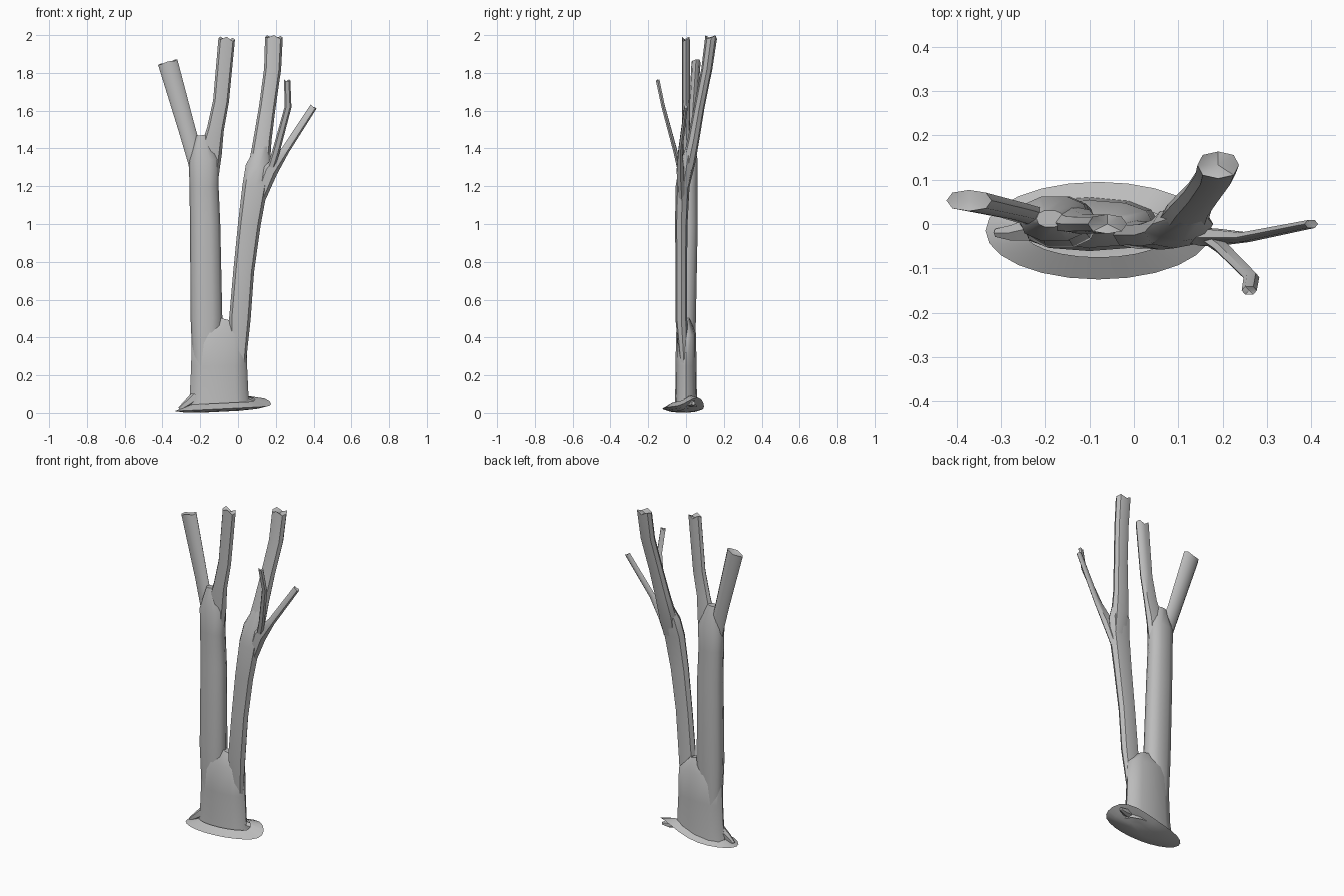
import bpy, bmesh
from math import sin, cos, pi, radians, copysign
from mathutils import Vector

cube = bpy.data.objects.get("Cube")
if cube:
    bpy.data.objects.remove(cube, do_unlink=True)

bark = bpy.data.materials.new("grey bark")
bark.use_nodes = True
grey = (0.5, 0.5, 0.5, 1)
bark.diffuse_color = grey
bark.node_tree.nodes["Principled BSDF"].inputs["Base Color"].default_value = grey


def finish(bm, name):
    """Turn the bmesh into a shaded, coloured object."""
    bmesh.ops.recalc_face_normals(bm, faces=bm.faces)
    mesh = bpy.data.meshes.new(name)
    bm.to_mesh(mesh)
    bm.free()
    mesh.materials.append(bark)
    part = bpy.data.objects.new(name, mesh)
    bpy.context.scene.collection.objects.link(part)
    bpy.ops.object.select_all(action='DESELECT')
    bpy.context.view_layer.objects.active = part
    part.select_set(True)
    bpy.ops.object.shade_smooth_by_angle(angle=radians(45))


def bridge(bm, lower, upper):
    """Join two rings of equal length with quads."""
    count = len(lower)
    for i in range(count):
        following = (i + 1) % count
        bm.faces.new((lower[i], lower[following], upper[following], upper[i]))


def limb(name, path, flatness, sides=8, jagged=0.0):
    """Flattened tube along a path of (x, y, z, half width)."""
    bm = bmesh.new()
    points = [Vector(stop[:3]) for stop in path]
    last = len(points) - 1
    rings = []
    for k, centre in enumerate(points):
        # Each ring is square to the path as seen from the front
        along = points[min(k + 1, last)] - points[max(k - 1, 0)]
        across = Vector((along.z, 0, -along.x)).normalized()
        width = path[k][3]
        ring = []
        for i in range(sides):
            angle = 2 * pi * i / sides
            u, v = (copysign(abs(w) ** 0.85, w) for w in (cos(angle), sin(angle)))
            corner = centre + across * u * width
            corner.y += v * width * flatness
            if k == last:
                corner.z += jagged * sin(i * 2.4)
            ring.append(bm.verts.new(corner))
        rings.append(ring)
    for lower, upper in zip(rings, rings[1:]):
        bridge(bm, lower, upper)
    # Sunken broken end
    tip = bm.verts.new(points[-1] - Vector((0, 0, jagged)))
    rim = rings[-1]
    for i in range(sides):
        bm.faces.new((rim[i], rim[(i + 1) % sides], tip))
    finish(bm, name)


# Shared lower trunk, flattened front to back and narrowing into the fork
limb("trunk", [(-.1, 0, .03, .165), (-.1, 0, .1, .155), (-.1, 0, .25, .148),
               (-.1, 0, .42, .145), (-.08, 0, .5, .05)], .37, sides=12)

# Two main stems, starting inside the trunk
limb("right_stem", [(-.17, 0, .25, .07), (-.167, 0, .5, .084), (-.174, .012, 1, .08),
                    (-.18, .012, 1.2, .077), (-.18, .012, 1.34, .08), (-.19, .012, 1.47, .03)],
     .65, sides=10)
limb("left_stem", [(0, -.01, .25, .04), (.01, -.025, .5, .057), (.03, -.025, .75, .055),
                   (.06, -.025, 1, .06), (.09, -.018, 1.2, .067), (.11, 0, 1.3, .07),
                   (.13, .02, 1.42, .03)], .55)

# Upper branches of the right stem
limb("right_outer_branch", [(-.2, .01, 1.2, .04), (-.22, .015, 1.33, .045),
                            (-.27, .03, 1.5, .045), (-.372, .053, 1.857, .053)], .45, jagged=.004)
limb("right_inner_branch", [(-.16, .01, 1.2, .05), (-.145, .01, 1.38, .06), (-.12, 0, 1.5, .045),
                            (-.09, 0, 1.65, .042), (-.06, 0, 1.98, .044)], .5, jagged=.012)

# Upper branches of the left stem
limb("left_main_branch", [(.11, -.01, 1.2, .045), (.115, .015, 1.33, .055), (.13, .04, 1.45, .048),
                          (.155, .07, 1.62, .044), (.183, .11, 1.82, .045), (.19, .133, 1.99, .047)],
     .65, jagged=.01)
limb("left_outer_branch", [(.1, -.02, 1.1, .03), (.17, -.03, 1.28, .04),
                           (.25, -.03, 1.39, .022), (.4, 0, 1.62, .018)], .55, sides=6, jagged=.004)
limb("left_front_twig", [(.15, -.02, 1.22, .02), (.2, -.055, 1.38, .02),
                         (.265, -.12, 1.62, .018), (.26, -.15, 1.76, .017)], .6, sides=6, jagged=.008)

# Surface roots running out from the trunk foot
limb("left_root", [(.02, 0, .07, .03), (.09, .03, .05, .02), (.13, .04, .05, .01)], 1, sides=6)
limb("right_root", [(-.22, -.01, .09, .03), (-.27, -.02, .05, .02), (-.31, -.02, .02, .01)], 1, sides=6)

# Thin tilted mat of soil, from its underside over the edge and up to the trunk,
# with a curled lip at the back left
bm = bmesh.new()
segments = 24
loops = []
for length, depth, lift in ((.1, .04, -.015), (.2, .08, -.01), (.255, .11, 0), (.17, .06, .03)):
    loop = []
    for i in range(segments):
        angle = 2 * pi * i / segments
        x = length * cos(angle)
        y = depth * sin(angle) - .015
        curl = max(0, cos(angle - pi / 4)) ** 4 * length / 5
        loop.append(bm.verts.new((x - .08, y, max(0, .022 + x / 20 + lift + curl))))
    loops.append(loop)
for lower, upper in zip(loops, loops[1:]):
    bridge(bm, lower, upper)
bm.faces.new(loops[0])
finish(bm, "root_mat")
